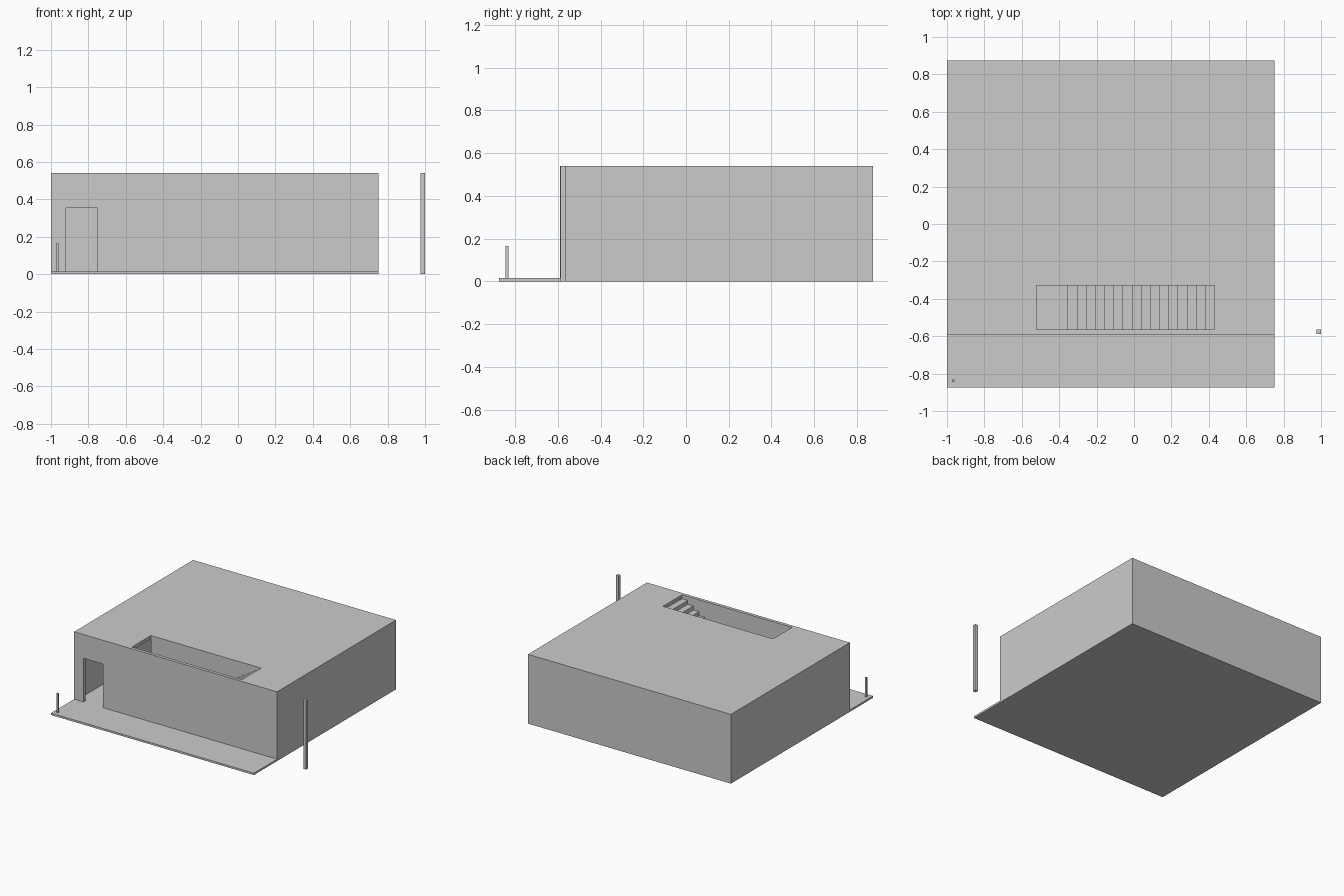
import bpy, bmesh

if "Cube" in bpy.data.objects:
    bpy.data.objects.remove(bpy.data.objects["Cube"])


def prism(name, pts, axis, lo, hi):
    """Extrude a closed 2D profile along 'y' (pts are x,z) or 'z' (pts are x,y)."""
    place = (lambda p, t: (p[0], t, p[1])) if axis == 'y' else (lambda p, t: (p[0], p[1], t))
    bm = bmesh.new()
    face = bm.faces.new([bm.verts.new(place(p, lo)) for p in pts])
    res = bmesh.ops.extrude_face_region(bm, geom=[face])
    for v in res['geom']:
        if isinstance(v, bmesh.types.BMVert):
            v.co['xyz'.index(axis)] = hi
    bmesh.ops.recalc_face_normals(bm, faces=bm.faces)
    me = bpy.data.meshes.new(name)
    bm.to_mesh(me)
    bm.free()
    ob = bpy.data.objects.new(name, me)
    bpy.context.collection.objects.link(ob)
    return ob


def box(name, x0, x1, y0, y1, z0, z1):
    return prism(name, [(x0, y0), (x1, y0), (x1, y1), (x0, y1)], 'z', z0, z1)


def cut(target, cutter):
    mod = target.modifiers.new(cutter.name, 'BOOLEAN')
    mod.operation, mod.solver, mod.object = 'DIFFERENCE', 'EXACT', cutter
    bpy.context.view_layer.objects.active = target
    bpy.ops.object.modifier_apply(modifier=mod.name)
    bpy.data.objects.remove(cutter, do_unlink=True)


T = 0.025                       # wall thickness
L, R, B = -1.0, 0.75, 0.875     # left, right, back of the building
F = -0.59                       # outside of the front wall
FI = F + T                      # inside of the front wall
H, S = 0.54, 0.015              # roof height, floor slab thickness
SX0, SX1, SY = -0.52, 0.43, -0.33   # stairwell opening

# Floor slab: full width in front as a porch, fitted between the walls inside
prism("floor_slab", [(L, -0.875), (R, -0.875), (R, F), (R - T, F), (R - T, B - T),
                     (L + T, B - T), (L + T, F), (L, F)], 'z', 0, S)

# Side walls, back wall and roof in one shell, open at the front
shell = box("walls_and_roof", L, R, FI, B, 0, H)
cut(shell, box("cavity", L + T, R - T, -0.7, B - T, -0.1, H - T))
cut(shell, box("stairwell", SX0, SX1, -0.7, SY, 0.3, 0.7))

# Front wall with the doorway
prism("front_wall", [(L, 0), (-0.92, 0), (-0.92, 0.355), (-0.75, 0.355), (-0.75, 0),
                     (R, 0), (R, H), (L, H)], 'y', F, FI)

# Partition wall beside the stairs
box("stair_wall", SX0, R - T, SY, SY + T, S, H - T)

# Staircase rising to the right
n = 16
start = -0.355
run, rise = (SX1 - start) / n, (H - S) / (n + 1)
steps = [(start, S)]
for i in range(n):
    z = S + (i + 1) * rise
    steps += [(start + i * run, z), (start + (i + 1) * run, z)]
steps.append((SX1, S))
prism("staircase", steps, 'y', FI, SY)

# Short porch post and free-standing column
box("porch_post", -0.973, -0.96, -0.845, -0.832, S, 0.165)
box("outer_column", 0.975, 1.0, -0.588, -0.563, 0, H)
